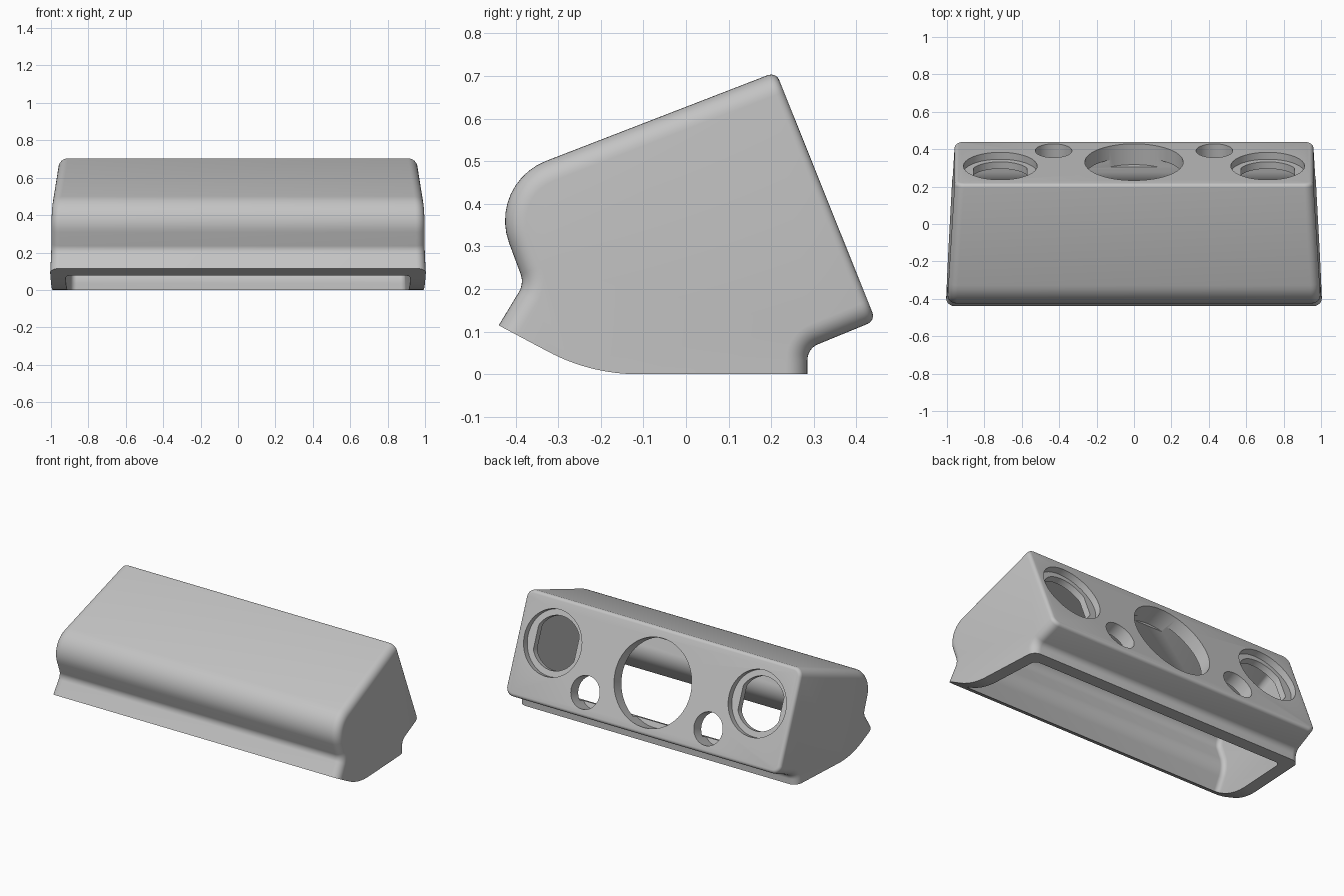
import bpy, bmesh, math
from mathutils import Vector, Matrix

if "Cube" in bpy.data.objects:
    bpy.data.objects.remove(bpy.data.objects["Cube"])

AXIS = Vector((0, 0.928, 0.372)).normalized()   # outward direction of the tilted rear panel
PANEL = 0.46                                    # panel distance along that axis
WALL = 0.08


def rounded(corners, steps=10):
    """Polygon in (y, z) whose corners (y, z, radius) become arcs."""
    pts = []
    for i, (y, z, r) in enumerate(corners):
        p = Vector((y, z))
        if r == 0:
            pts.append(p)
            continue
        a = (Vector(corners[i - 1][:2]) - p).normalized()
        b = (Vector(corners[(i + 1) % len(corners)][:2]) - p).normalized()
        half = a.angle(b) / 2
        centre = p + (a + b).normalized() * r / math.sin(half)
        u = p + a * r / math.tan(half) - centre
        v = p + b * r / math.tan(half) - centre
        turn = u.angle(v)
        for k in range(steps + 1):
            t = k / steps
            pts.append(centre + (u * math.sin((1 - t) * turn) + v * math.sin(t * turn)) / math.sin(turn))
    return pts


def inset(pts, d):
    """Move a counter-clockwise polygon inward with mitred corners."""
    out = []
    for i, p in enumerate(pts):
        e = (p - pts[i - 1]).normalized()
        f = (pts[(i + 1) % len(pts)] - p).normalized()
        n, m = Vector((-e.y, e.x)), Vector((-f.y, f.x))
        out.append(p + (n + m) * d / (1 + n.dot(m)))
    return out


def half_width(p):
    return 1.0 - 0.058 * (p.x * AXIS.y + p.y * AXIS.z + 0.26)


def make_object(name, bm):
    bmesh.ops.recalc_face_normals(bm, faces=bm.faces)
    mesh = bpy.data.meshes.new(name)
    bm.to_mesh(mesh)
    bm.free()
    obj = bpy.data.objects.new(name, mesh)
    bpy.context.collection.objects.link(obj)
    return obj


def loft(bm, rings):
    rings = [[bm.verts.new(co) for co in ring] for ring in rings]
    for a, b in zip(rings, rings[1:]):
        for i in range(len(a)):
            bm.faces.new((a[i - 1], a[i], b[i], b[i - 1]))
    bm.faces.new(rings[0])
    bm.faces.new(rings[-1])


def pod(name, profile, shrink, fillet, panel, bevel):
    """Drafted body with filleted ends, trimmed flat at the rear panel."""
    bm = bmesh.new()
    steps = 8
    half = []
    for k in range(steps + 1):
        a = k / steps * math.pi / 2
        ring = inset(profile, shrink + fillet * (1 - math.sin(a)))
        half.append([(half_width(p) - shrink - fillet * (1 - math.cos(a)), p.x, p.y) for p in ring])
    mirrored = [[(-x, y, z) for x, y, z in ring] for ring in half]
    loft(bm, half + mirrored[::-1])
    bmesh.ops.recalc_face_normals(bm, faces=bm.faces)
    cut = bmesh.ops.bisect_plane(bm, geom=bm.verts[:] + bm.edges[:] + bm.faces[:],
                                 plane_co=AXIS * panel, plane_no=AXIS, clear_outer=True)
    rim = [g for g in cut["geom_cut"] if isinstance(g, bmesh.types.BMEdge)]
    bmesh.ops.contextual_create(bm, geom=rim)
    if bevel:
        bmesh.ops.bevel(bm, geom=rim, offset=bevel, segments=4, profile=0.5, affect='EDGES')
    return make_object(name, bm)


def hole_cutter(x, y, radius, depth, flat=None):
    """Cylinder square to the panel; flat clips its two sides."""
    bm = bmesh.new()
    bmesh.ops.create_cone(bm, cap_ends=True, segments=72, radius1=radius, radius2=radius, depth=depth * 2)
    if flat:
        for v in bm.verts:
            v.co.x = max(-flat, min(flat, v.co.x))
    spot = Vector((x, y, (PANEL - AXIS.y * y) / AXIS.z))
    turn = Matrix.Rotation(-math.atan2(AXIS.y, AXIS.z), 4, 'X')
    bmesh.ops.transform(bm, matrix=Matrix.Translation(spot) @ turn, verts=bm.verts)
    return make_object("hole_cutter", bm)


# Side profile, running past the panel and the base so both can be trimmed
profile = rounded([(0.5, 0.821, 0), (-0.467, 0.447, 0.15), (-0.38, 0.213, 0.05),
                   (-0.63, -0.2, 0), (0.285, -0.2, 0), (0.285, 0.06, 0.04), (0.65, 0.21, 0)])
housing = pod("gauge_housing", profile, 0, 0.05, PANEL, 0.02)
cutters = [pod("cavity_cutter", profile, WALL, 0.03, PANEL - WALL, 0)]

# Curved trim under the base
base = rounded([(-0.7, 0.253, 0), (-0.224, 0, 0.45), (0.7, 0, 0), (0.7, -0.5, 0), (-0.7, -0.5, 0)], 16)
bm = bmesh.new()
loft(bm, [[(x, p.x, p.y) for p in base] for x in (-1.3, 1.3)])
cutters.append(make_object("base_cutter", bm))

# Panel openings: centre, then mirrored small holes and stepped sockets
cutters.append(hole_cutter(0, 0.331, 0.263, 0.12))
for side in (-1, 1):
    cutters.append(hole_cutter(side * 0.43, 0.392, 0.098, 0.12))
    cutters.append(hole_cutter(side * 0.715, 0.31, 0.197, 0.04))
    cutters.append(hole_cutter(side * 0.715, 0.31, 0.16, 0.12, flat=0.142))

bpy.context.view_layer.objects.active = housing
housing.select_set(True)
for cutter in cutters:
    cutter.hide_render = True
    mod = housing.modifiers.new("cut", 'BOOLEAN')
    mod.operation = 'DIFFERENCE'
    mod.solver = 'EXACT'
    mod.object = cutter
    bpy.ops.object.modifier_apply(modifier=mod.name)
    bpy.data.objects.remove(cutter)

# Plain grey plastic
grey = bpy.data.materials.new("grey_plastic")
grey.use_nodes = True
grey.diffuse_color = (0.55, 0.55, 0.55, 1)
grey.node_tree.nodes["Principled BSDF"].inputs["Base Color"].default_value = (0.55, 0.55, 0.55, 1)
housing.data.materials.clear()
housing.data.materials.append(grey)
bpy.ops.object.shade_smooth_by_angle(angle=math.radians(30))
